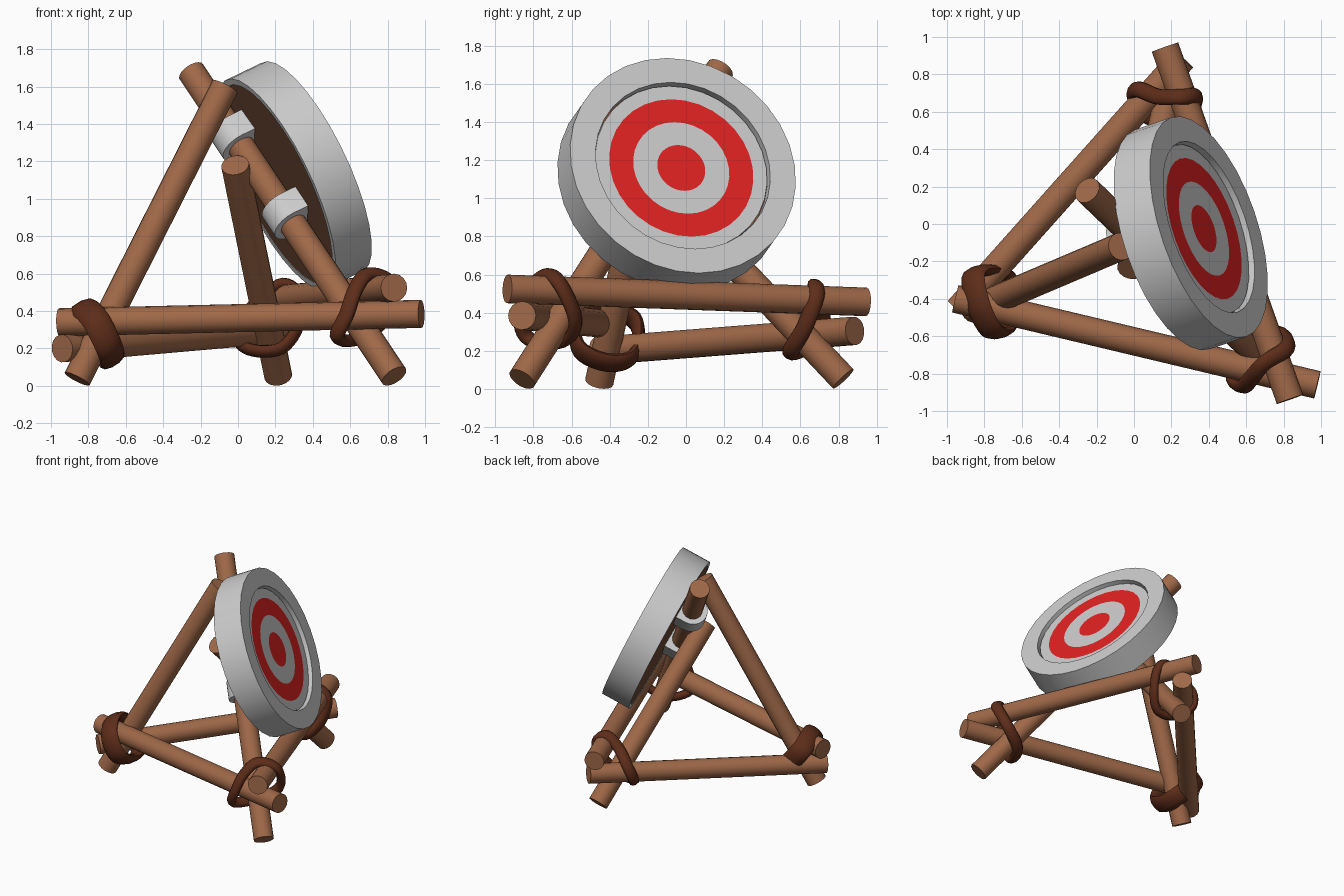
import bpy, bmesh, math
from mathutils import Vector as V

if "Cube" in bpy.data.objects:
    bpy.data.objects.remove(bpy.data.objects["Cube"])

def material(name, rgb):
    m = bpy.data.materials.new(name)
    m.diffuse_color = (*rgb, 1)
    m.use_nodes = True
    m.node_tree.nodes["Principled BSDF"].inputs["Base Color"].default_value = m.diffuse_color
    return m

WOOD = material("wood", (0.35, 0.14, 0.065))
DARK = material("dark_wood", (0.17, 0.07, 0.035))
ROPE = material("rope", (0.11, 0.026, 0.01))
RED = material("red", (0.75, 0.015, 0.015))
WHITE = material("white", (0.65, 0.65, 0.65))

def finish(name, bm, mat=None, angle=30):
    bmesh.ops.remove_doubles(bm, verts=bm.verts, dist=1e-5)
    bmesh.ops.recalc_face_normals(bm, faces=bm.faces)
    me = bpy.data.meshes.new(name)
    bm.to_mesh(me)
    bm.free()
    ob = bpy.data.objects.new(name, me)
    bpy.context.collection.objects.link(ob)
    if mat:
        me.materials.append(mat)
    bpy.ops.object.select_all(action='DESELECT')
    bpy.context.view_layer.objects.active = ob
    ob.select_set(True)
    bpy.ops.object.shade_smooth_by_angle(angle=math.radians(angle))
    return ob

def skin(bm, rings, closed):
    """Quads between successive closed rings of points."""
    vs = [[bm.verts.new(p) for p in r] for r in rings]
    n = len(vs[0])
    for i in range(len(vs) if closed else len(vs) - 1):
        a, b = vs[i], vs[(i + 1) % len(vs)]
        for j in range(n):
            k = (j + 1) % n
            bm.faces.new((a[j], a[k], b[k], b[j]))
    return vs

def log(name, a, b, r=0.075, sides=16):
    a, b = V(a), V(b)
    d = (b - a).normalized()
    u = d.orthogonal().normalized()
    w = d.cross(u)
    ring = [(u * math.cos(t) + w * math.sin(t)) * r
            for t in (2 * math.pi * i / sides for i in range(sides))]
    bm = bmesh.new()
    vs = skin(bm, [[p + q for q in ring] for p in (a, b)], False)
    for r_ in vs:
        bm.faces.new(r_)
    finish(name, bm, WOOD)

# Tripod legs
C_TOP, C_BOT = V((-0.25, 0.18, 1.68)), V((0.835, -0.86, 0.052))
log("left_leg", (-0.86, -0.455, 0.037), (-0.07, -0.12, 1.6))
log("back_leg", (0.215, 0.825, 0.053), (-0.015, -0.24, 1.18))
log("front_leg", C_TOP, C_BOT)
# Horizontal rails
log("right_rail", (0.834, -0.937, 0.525), (0.166, 0.945, 0.457))
log("front_rail", (-0.955, -0.40, 0.34), (0.98, -0.86, 0.385))
log("back_rail", (-0.94, -0.46, 0.2), (0.26, 0.885, 0.305))

# Target frame of reference: N faces the shooter, heights measured from the front face
N = V((0.86, 0.295, 0.415)).normalized()
CENTRE = V((0.40, -0.016, 1.172))
U = V((0, 0, 1)).cross(N).normalized()
W = N.cross(U)

def lathe(name, profile, mat=None, sides=32):
    """Spin a closed (radius, height) profile around the target axis."""
    bm = bmesh.new()
    rings = []
    for i in range(sides):
        t = 2 * math.pi * i / sides
        radial = U * math.cos(t) + W * math.sin(t)
        rings.append([CENTRE + radial * r + N * h for r, h in profile])
    skin(bm, rings, True)
    finish(name, bm, mat)

T = 0.225
lathe("target_rim", [(0.48, 0), (0.62, 0), (0.62, -T), (0.585, -T), (0.585, -T + 0.02), (0.48, -T + 0.02)])
lathe("target_backing", [(0.001, -0.06), (0.483, -0.06), (0.483, -T + 0.015), (0.585, -T + 0.015),
                         (0.585, -T + 0.004), (0.001, -T + 0.004)], DARK)
radii = [0.001, 0.132, 0.264, 0.396, 0.472]
for i in range(4):
    a, b = radii[i], radii[i + 1]
    lathe(f"target_ring_{i + 1}", [(a, -0.03), (b, -0.03), (b, -0.06), (a, -0.06)], (RED, WHITE)[i % 2])

# Brackets holding the target to the front leg
D = (C_BOT - C_TOP).normalized()
S = N.cross(D).normalized()
for name, z in (("upper_bracket", 1.33), ("lower_bracket", 0.914)):
    p = C_TOP.lerp(C_BOT, (C_TOP.z - z) / (C_TOP.z - C_BOT.z))
    r = 0.115
    outline = [S * r + N * 0.09]
    outline += [S * r * math.cos(t) - N * r * math.sin(t) for t in (math.pi * i / 10 for i in range(11))]
    outline += [-S * r + N * 0.09]
    bm = bmesh.new()
    vs = skin(bm, [[p + D * s + q for q in outline] for s in (-0.07, 0.07)], False)
    for ring in vs:
        bm.faces.new(ring)
    finish(name, bm)

def rope(name, pts, wide, thick, steps=5, sides=10):
    """Flattened closed loop swept along a smooth path."""
    pts = [V(p) for p in pts]
    n = len(pts)
    mid = sum(pts, V()) / n
    axis = sum(((pts[i] - mid).cross(pts[(i + 1) % n] - mid) for i in range(n)), V()).normalized()
    path = []
    for i in range(n):
        a, b, c, d = (pts[(i + k) % n] for k in (-1, 0, 1, 2))
        for s in range(steps):
            t = s / steps
            path.append(0.5 * (2 * b + (c - a) * t + (2 * a - 5 * b + 4 * c - d) * t * t
                               + (3 * b - a - 3 * c + d) * t ** 3))
    rings = []
    for i, p in enumerate(path):
        tan = (path[(i + 1) % len(path)] - path[i - 1]).normalized()
        out = tan.cross(axis).normalized()
        w = out.cross(tan)
        rings.append([p + w * wide * math.cos(t) + out * thick * math.sin(t)
                      for t in (2 * math.pi * k / sides for k in range(sides))])
    bm = bmesh.new()
    skin(bm, rings, True)
    finish(name, bm, ROPE, 60)

# Lashings at the three corners
rope("left_lashing", [(-0.86, -0.28, 0.37), (-0.83, -0.44, 0.42), (-0.76, -0.57, 0.35), (-0.69, -0.56, 0.21),
                      (-0.67, -0.42, 0.14), (-0.69, -0.29, 0.16), (-0.79, -0.25, 0.27)], 0.075, 0.032)
rope("front_lashing", [(0.70, -0.74, 0.60), (0.82, -0.66, 0.55), (0.78, -0.58, 0.36), (0.63, -0.64, 0.25),
                       (0.53, -0.82, 0.26), (0.58, -0.87, 0.38), (0.63, -0.82, 0.52)], 0.045, 0.032)
rope("back_lashing", [(0.24, 0.68, 0.545), (0.33, 0.68, 0.48), (0.32, 0.62, 0.32), (0.23, 0.55, 0.20),
                      (0.08, 0.57, 0.19), (-0.005, 0.68, 0.25), (0.02, 0.72, 0.36), (0.13, 0.68, 0.47)], 0.045, 0.032)
